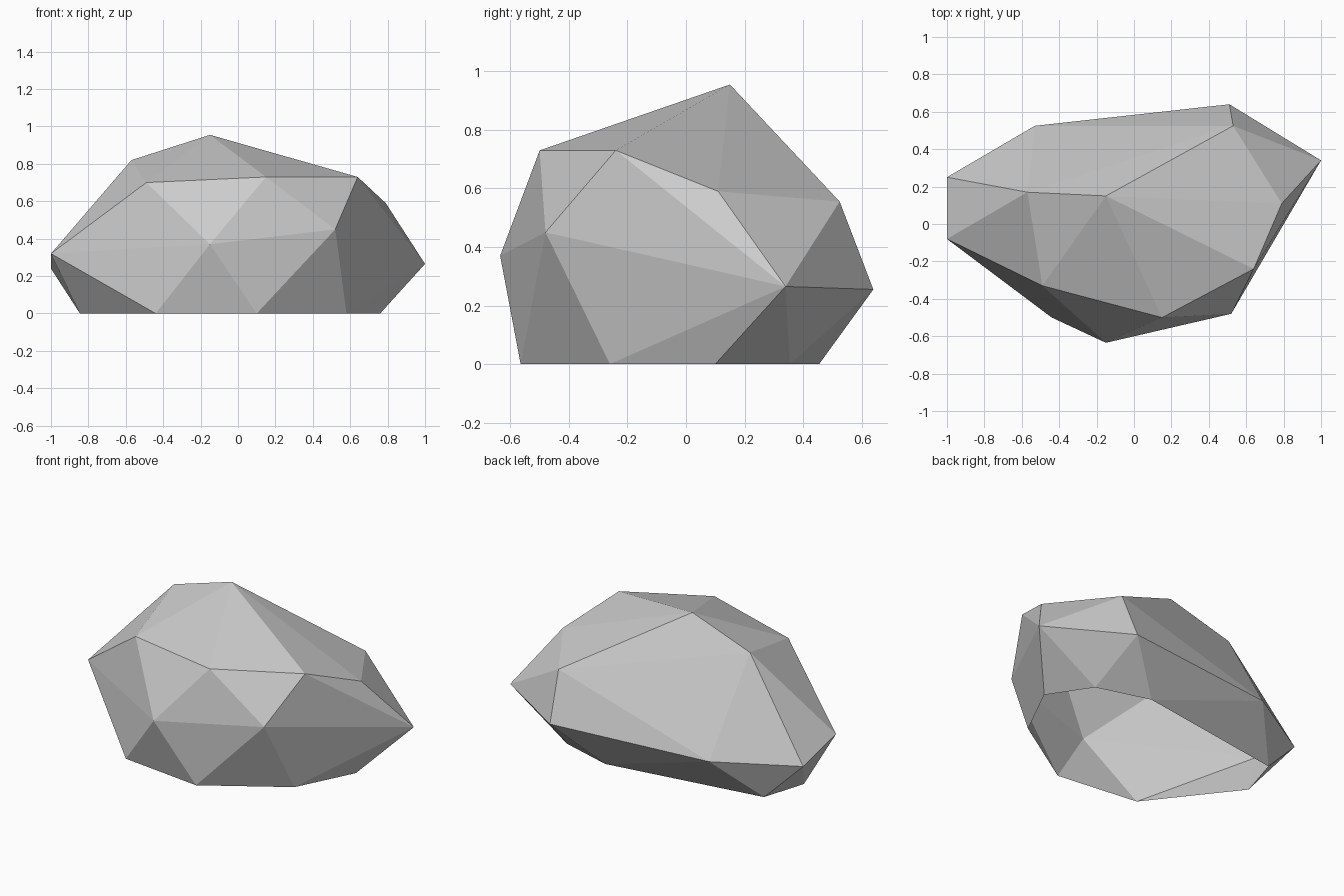
import bpy
import bmesh

cube = bpy.data.objects.get("Cube")
if cube:
    bpy.data.objects.remove(cube, do_unlink=True)

# Rings of corner points, from the ground up to the crown
ground = [(.76, .10), (.59, .355), (.25, .455), (-.76, .30),
          (-.845, .02), (-.44, -.50), (.10, -.565), (.58, -.26)]
waist = [(1, .34, .265), (.51, .64, .255), (-.53, .525, .25), (-1, .25, .24),
         (-1, -.08, .32), (-.15, -.635, .37), (.52, -.48, .45)]
shoulder = [(.79, .11, .59), (.53, .525, .555), (-.57, .17, .82),
            (-.49, -.33, .70), (.15, -.50, .73), (.64, -.24, .73)]
peak = [(-.15, .15, .955)]

# Rock shell: wrap the corners in flat facets, open underneath
bm = bmesh.new()
for p in [(x, y, 0) for x, y in ground] + waist + shoulder + peak:
    bm.verts.new(p)
bmesh.ops.convex_hull(bm, input=bm.verts[:])
bmesh.ops.recalc_face_normals(bm, faces=bm.faces[:])
underside = [f for f in bm.faces if all(v.co.z < .001 for v in f.verts)]
bmesh.ops.delete(bm, geom=underside, context='FACES')

mesh = bpy.data.meshes.new("rock")
bm.to_mesh(mesh)
bm.free()
rock = bpy.data.objects.new("rock", mesh)
bpy.context.collection.objects.link(rock)

# Stone colour
stone = bpy.data.materials.new("stone_grey")
stone.use_nodes = True
grey = (.6, .6, .6, 1)
stone.diffuse_color = grey
stone.node_tree.nodes["Principled BSDF"].inputs["Base Color"].default_value = grey
mesh.materials.append(stone)
